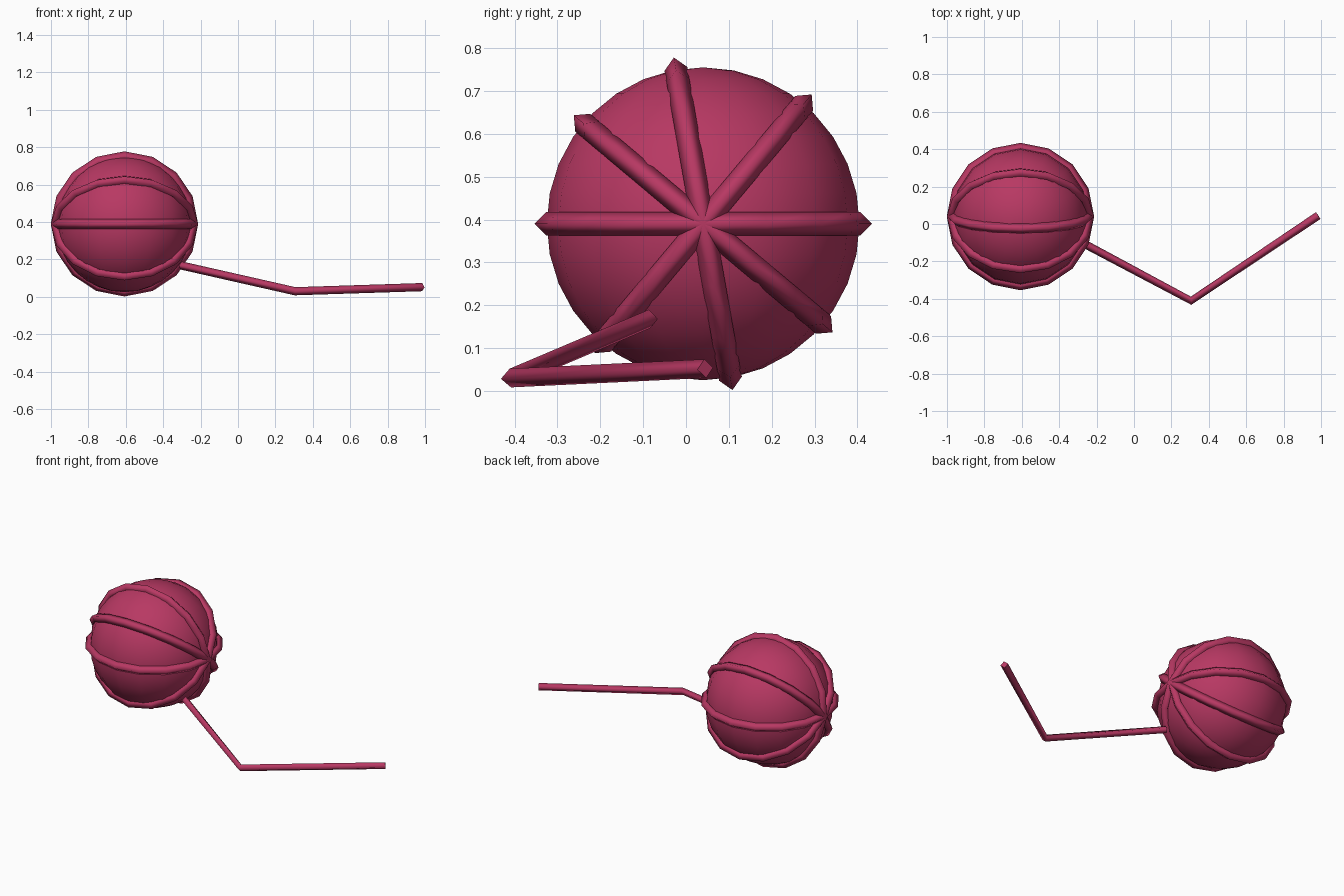
import bpy, math
from mathutils import Matrix, Vector

if "Cube" in bpy.data.objects:
    bpy.data.objects.remove(bpy.data.objects["Cube"])

CENTRE = Vector((-0.607, 0.04, 0.39))

yarn = bpy.data.materials.new("raspberry_yarn")
yarn.diffuse_color = (0.48, 0.04, 0.125, 1)
yarn.use_nodes = True
yarn.node_tree.nodes["Principled BSDF"].inputs["Base Color"].default_value = yarn.diffuse_color


def finish(obj, name):
    obj.name = name
    obj.data.materials.append(yarn)
    bpy.ops.object.shade_smooth()


# Ball core
bpy.ops.mesh.primitive_uv_sphere_add(segments=16, ring_count=16, radius=0.365, location=CENTRE)
finish(bpy.context.object, "ball_core")

# Wound strands: square-section rings crossing at the two side poles
for i, angle in enumerate((0, 50, 100, 140)):
    bpy.ops.mesh.primitive_torus_add(major_segments=16, minor_segments=4,
                                     major_radius=0.367, minor_radius=0.027)
    ring = bpy.context.object
    ring.matrix_world = Matrix.Translation(CENTRE) @ Matrix.Rotation(math.radians(angle), 4, 'X')
    finish(ring, f"wound_strand_{i + 1}")

# Loose end trailing along the floor
curve = bpy.data.curves.new("loose_strand", 'CURVE')
curve.dimensions = '3D'
curve.bevel_depth = 0.022
curve.bevel_resolution = 0
curve.use_fill_caps = True
spline = curve.splines.new('POLY')
path = [(-0.305, -0.085, 0.168), (0.305, -0.41, 0.03), (0.985, 0.045, 0.052)]
spline.points.add(len(path) - 1)
for point, co in zip(spline.points, path):
    point.co = (*co, 1)
strand = bpy.data.objects.new("loose_strand", curve)
bpy.context.collection.objects.link(strand)
curve.materials.append(yarn)
